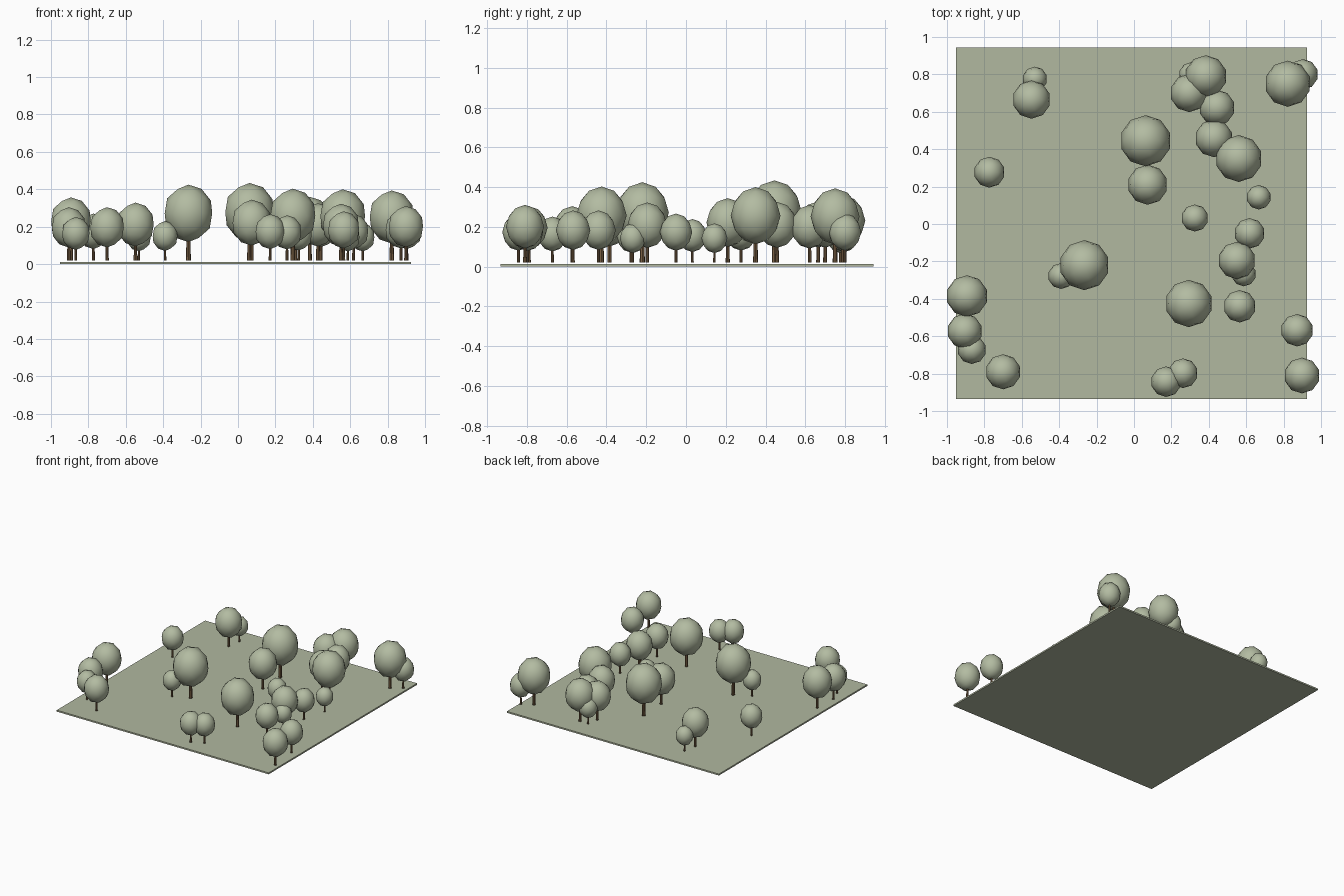
import bpy, bmesh
from mathutils import Matrix

if "Cube" in bpy.data.objects:
    bpy.data.objects.remove(bpy.data.objects["Cube"])


def material(name, rgb):
    m = bpy.data.materials.new(name)
    m.diffuse_color = (*rgb, 1)
    m.use_nodes = True
    m.node_tree.nodes["Principled BSDF"].inputs["Base Color"].default_value = m.diffuse_color
    return m


GROUND = material("pale_green_ground", (0.44, 0.48, 0.35))
LEAF = material("sage_leaves", (0.45, 0.50, 0.36))
BARK = material("brown_bark", (0.20, 0.12, 0.06))


def finish(name, bm, mat, smooth=False):
    me = bpy.data.meshes.new(name)
    bm.to_mesh(me)
    bm.free()
    me.materials.append(mat)
    for p in me.polygons:
        p.use_smooth = smooth
    ob = bpy.data.objects.new(name, me)
    bpy.context.collection.objects.link(ob)
    return ob


# thin square ground plate
bm = bmesh.new()
bmesh.ops.create_cube(bm, size=1, matrix=Matrix.Translation((-0.0125, 0.004, 0.006))
                      @ Matrix.Diagonal((1.877, 1.877, 0.012, 1)))
finish("ground_plate", bm, GROUND)

# trees: x, y, crown radius
TREES = [
    (-.53, .775, .065), (-.548, .665, .10), (-.773, .277, .081),
    (.062, .445, .134), (.073, .21, .105), (.325, .032, .071),
    (-.265, -.22, .131), (-.39, -.278, .068), (-.893, -.385, .109),
    (-.905, -.573, .092), (-.867, -.672, .075), (-.70, -.79, .092),
    (.172, -.843, .08), (.262, -.798, .078), (.293, -.425, .124),
    (.872, -.568, .085), (.898, -.81, .094), (.565, -.44, .085),
    (.55, -.195, .098), (.587, -.268, .064), (.618, -.05, .08),
    (.667, .143, .064), (.56, .35, .123), (.427, .458, .099),
    (.443, .622, .094), (.295, .70, .10), (.384, .79, .11),
    (.31, .795, .07), (.822, .75, .121), (.903, .80, .08),
]
BASE = 0.02

for i, (x, y, r) in enumerate(TREES, 1):
    # tapered trunk reaching into the crown
    h = 1.2 * r
    bm = bmesh.new()
    bmesh.ops.create_cone(bm, cap_ends=True, segments=8, radius1=0.1 * r, radius2=0.075 * r,
                          depth=h, matrix=Matrix.Translation((x, y, BASE + h / 2)))
    finish(f"trunk_{i:02d}", bm, BARK)
    # low-poly egg-shaped crown
    bm = bmesh.new()
    bmesh.ops.create_icosphere(bm, subdivisions=2, radius=1,
                               matrix=Matrix.Translation((x, y, BASE + 1.92 * r))
                               @ Matrix.Diagonal((1.02 * r, 1.02 * r, 1.17 * r, 1)))
    finish(f"crown_{i:02d}", bm, LEAF, smooth=True)
